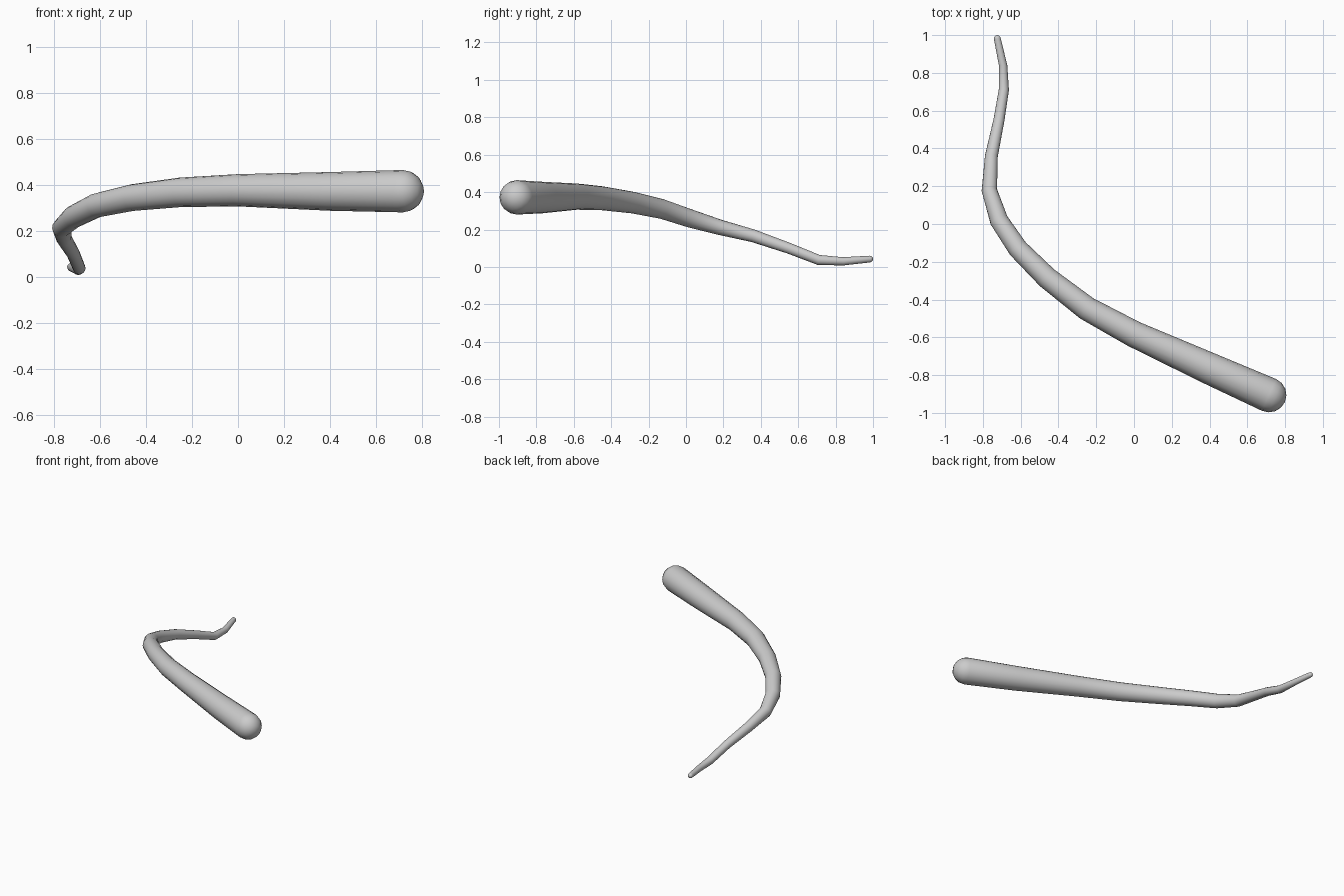
import bpy, bmesh, math
from mathutils import Vector

if "Cube" in bpy.data.objects:
    bpy.data.objects.remove(bpy.data.objects["Cube"])

# Centre line of the tapered rod: x, y, z, radius (thick end to thin tip)
PATH = [
    (0.715, -0.905, 0.372, 0.092),
    (0.40, -0.765, 0.371, 0.084),
    (0.00, -0.583, 0.376, 0.070),
    (-0.25, -0.447, 0.367, 0.064),
    (-0.46, -0.285, 0.344, 0.058),
    (-0.615, -0.13, 0.310, 0.053),
    (-0.715, 0.02, 0.260, 0.049),
    (-0.766, 0.18, 0.212, 0.041),
    (-0.755, 0.36, 0.166, 0.034),
    (-0.715, 0.55, 0.100, 0.029),
    (-0.689, 0.71, 0.037, 0.027),
    (-0.693, 0.84, 0.030, 0.022),
    (-0.724, 0.982, 0.042, 0.018),
]
SIDES = 16
CAP_STEPS = 4

pts = [Vector(p[:3]) for p in PATH]
rad = [p[3] for p in PATH]
n = len(pts)


def tangent(i):
    a = (pts[i] - pts[max(i - 1, 0)]).normalized()
    b = (pts[min(i + 1, n - 1)] - pts[i]).normalized()
    return (a + b).normalized()


def cap(i, outward):
    """Hemispherical cap rings, from the equator outwards."""
    t = tangent(i)
    rings = []
    for k in range(1, CAP_STEPS):
        a = math.pi / 2 * k / CAP_STEPS
        rings.append((pts[i] + t * outward * rad[i] * math.sin(a),
                      t, rad[i] * math.cos(a)))
    return rings, pts[i] + t * outward * rad[i]


start_rings, start_pole = cap(0, -1)
end_rings, end_pole = cap(n - 1, 1)
stations = start_rings[::-1] + [(pts[i], tangent(i), rad[i]) for i in range(n)] + end_rings

# Sweep round sections along the path, level with the ground
bm = bmesh.new()
rings = []
for centre, t, r in stations:
    side = t.cross(Vector((0, 0, 1))).normalized()
    up = side.cross(t)
    rings.append([bm.verts.new(centre + r * (side * math.cos(a) + up * math.sin(a)))
                  for a in (2 * math.pi * k / SIDES for k in range(SIDES))])
for a, b in zip(rings, rings[1:]):
    for k in range(SIDES):
        j = (k + 1) % SIDES
        bm.faces.new((a[k], a[j], b[j], b[k]))

# Close both rounded ends
for ring, pole in ((rings[0], start_pole), (rings[-1], end_pole)):
    v = bm.verts.new(pole)
    for k in range(SIDES):
        bm.faces.new((ring[k], ring[(k + 1) % SIDES], v))
bmesh.ops.recalc_face_normals(bm, faces=bm.faces)
for f in bm.faces:
    f.smooth = True

mesh = bpy.data.meshes.new("curved_rod")
bm.to_mesh(mesh)
bm.free()
obj = bpy.data.objects.new("curved_rod", mesh)
bpy.context.collection.objects.link(obj)
